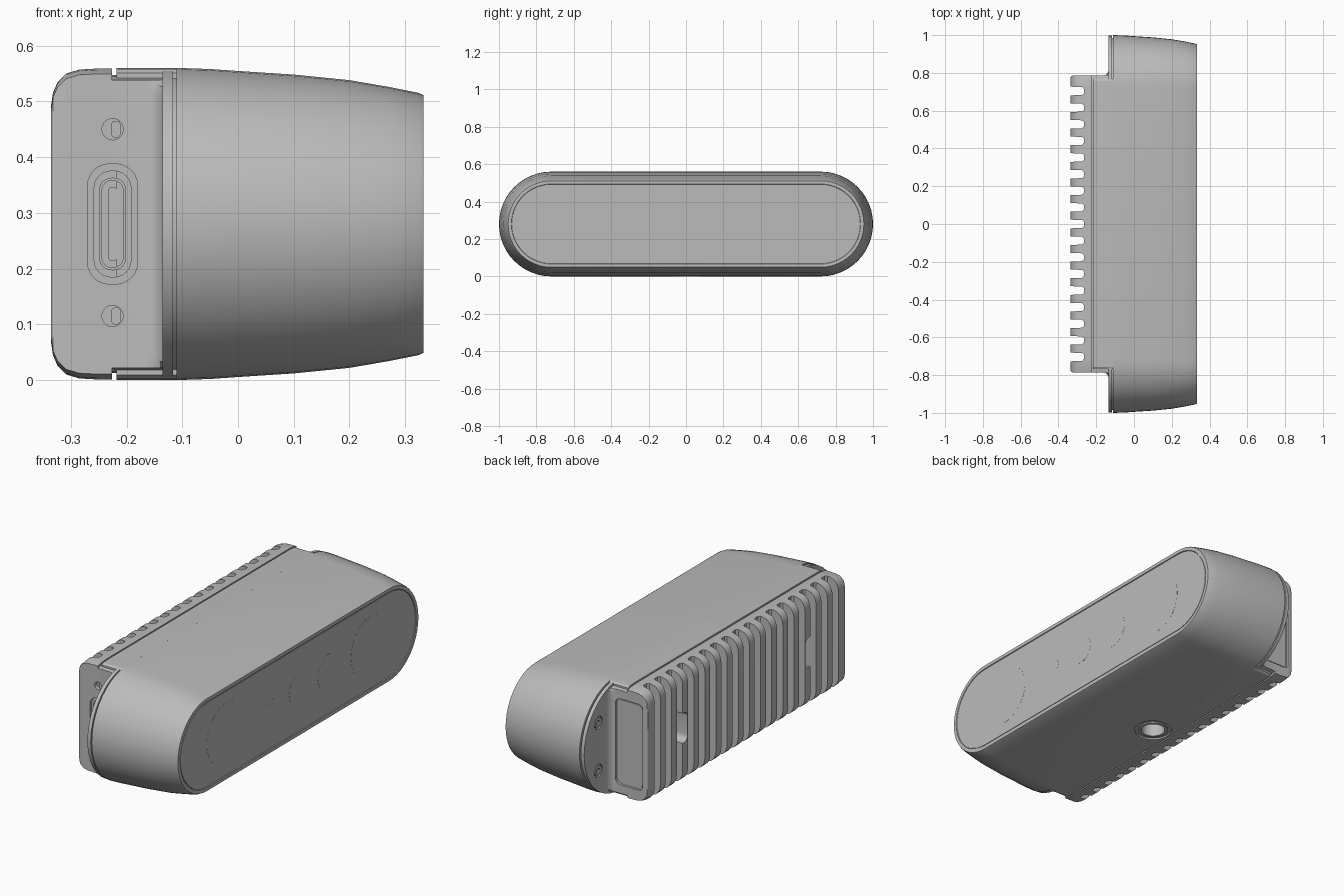
import bpy, bmesh, math

old = bpy.data.objects.get("Cube")
if old:
    bpy.data.objects.remove(old, do_unlink=True)

grey = bpy.data.materials.new("plain_grey")
grey.use_nodes = True
grey.diffuse_color = (0.5, 0.5, 0.5, 1)
grey.node_tree.nodes["Principled BSDF"].inputs["Base Color"].default_value = (0.5, 0.5, 0.5, 1)

MID = 0.28       # height of the centre line
STRAIGHT = 0.72  # half length of the straight part of the body


def stadium(half, r, limit=9, steps=24):
    """Pill outline as (u, v) pairs, with its ends cut off at +-limit."""
    pts = []
    for side in (1, -1):
        for i in range(steps + 1):
            a = math.pi * (i / steps - 0.5)
            u = min(half + r * math.cos(a), limit)
            pts.append((side * u, side * r * math.sin(a)))
    return pts


def circle(r, n=32):
    return [(r * math.cos(math.tau * i / n), r * math.sin(math.tau * i / n)) for i in range(n)]


def rounded(w, h, r, n=6):
    """Rounded rectangle with half sizes w and h."""
    pts = []
    for q, (sx, sy) in enumerate(((1, 1), (-1, 1), (-1, -1), (1, -1))):
        for i in range(n + 1):
            a = math.pi / 2 * (q + i / n)
            pts.append((sx * (w - r) + r * math.cos(a), sy * (h - r) + r * math.sin(a)))
    return pts


PLACE = {"x": lambda u, v, t: (t, u, v),
         "y": lambda u, v, t: (u, t, v),
         "z": lambda u, v, t: (u, v, t)}


def loft(name, axis, rings, at=(0, 0, 0)):
    """Closed solid through rings of (position along axis, outline)."""
    bm = bmesh.new()
    loops = []
    for t, outline in rings:
        loops.append([bm.verts.new([c + o for c, o in zip(PLACE[axis](u, v, t), at)])
                      for u, v in outline])
    n = len(loops[0])
    for a, b in zip(loops, loops[1:]):
        for i in range(n):
            j = (i + 1) % n
            bm.faces.new((a[i], a[j], b[j], b[i]))
    bm.faces.new(loops[0])
    bm.faces.new(loops[-1])
    bmesh.ops.recalc_face_normals(bm, faces=bm.faces)
    mesh = bpy.data.meshes.new(name)
    bm.to_mesh(mesh)
    bm.free()
    mesh.materials.append(grey)
    ob = bpy.data.objects.new(name, mesh)
    bpy.context.collection.objects.link(ob)
    return ob


def prism(name, axis, outline, a, b, at=(0, 0, 0)):
    return loft(name, axis, [(a, outline), (b, outline)], at)


def cut(targets, cutter):
    for ob in targets:
        mod = ob.modifiers.new("cut", "BOOLEAN")
        mod.operation = "DIFFERENCE"
        mod.solver = "EXACT"
        mod.object = cutter
        bpy.context.view_layer.objects.active = ob
        bpy.ops.object.modifier_apply(modifier=mod.name)
    bpy.data.objects.remove(cutter, do_unlink=True)


centre = (0, 0, MID)

# Main shell, tapering to the rim, with the window set slightly back
shell_rings = [(-0.11, 0.28), (-0.05, 0.278), (0.0, 0.2745), (0.1, 0.268), (0.2, 0.258),
               (0.27, 0.246), (0.325, 0.235), (0.333, 0.231), (0.333, 0.214), (0.329, 0.212)]
shell = loft("main_shell", "x", [(x, stadium(STRAIGHT, r)) for x, r in shell_rings], centre)
window = prism("front_window", "x", stadium(STRAIGHT, 0.209), 0.32, 0.332, centre)
for i, (y, r) in enumerate(((-0.57, 0.15), (-0.2, 0.03), (0, 0.07), (0.24, 0.085), (0.57, 0.15))):
    prism(f"lens_window_{i + 1}", "x", circle(r, 48), 0.331, 0.3325, (0, y, MID))

# Raised rear part of the shell between the two ends
shell_rear = prism("shell_rear", "x", stadium(STRAIGHT, 0.28, 0.767), -0.218, -0.109, centre)

# Thin flange behind the shell, with a dark joint held open by a neck
flange = prism("rear_flange", "x", stadium(STRAIGHT, 0.278), -0.135, -0.117, centre)
neck = prism("joint_neck", "x", stadium(STRAIGHT, 0.266), -0.125, -0.1, centre)

# Heat sink block with rounded back edges and a fillet into the flange
sink_rings = [(-0.335, 0.215, 0.778), (-0.332, 0.235, 0.782), (-0.324, 0.254, 0.785),
              (-0.308, 0.27, 0.785), (-0.285, 0.277, 0.785), (-0.25, 0.279, 0.785),
              (-0.226, 0.279, 0.785), (-0.226, 0.267, 0.785), (-0.165, 0.267, 0.785),
              (-0.15, 0.267, 0.789), (-0.14, 0.267, 0.798), (-0.134, 0.267, 0.815),
              (-0.12, 0.267, 0.815)]
sink = loft("heat_sink", "x", [(x, stadium(STRAIGHT, r, lim)) for x, r, lim in sink_rings], centre)

# Cooling slots
PITCH = 0.088
for k in range(-8, 9):
    slot = loft("slot_cutter", "x", [(-0.4, rounded(0.025, 0.5, 0.002, 1)),
                                     (-0.275, rounded(0.021, 0.5, 0.002, 1)),
                                     (-0.266, rounded(0.012, 0.5, 0.002, 1))], (0, k * PITCH, MID))
    cut([sink], slot)

# Mounting holes in the fins
for y in (-0.5, 0.5):
    cut([sink], prism("pad_cutter", "x", rounded(0.035, 0.075, 0.03), -0.4, -0.268, (0, y, MID)))
    cut([sink], prism("hole_cutter", "x", circle(0.026), -0.4, -0.235, (0, y, MID)))

# Connector recess and screw holes on the front end
PORT_X = -0.225
end = -0.785
cut([sink], prism("port_rim_cutter", "y", rounded(0.045, 0.108, 0.04), end - 0.1, end + 0.012, (PORT_X, 0, MID)))
cut([sink], prism("port_cutter", "y", rounded(0.033, 0.095, 0.03), end - 0.1, end + 0.05, (PORT_X, 0, MID)))
port = prism("port_shell", "y", rounded(0.024, 0.083, 0.022), end + 0.015, end + 0.055, (PORT_X, 0, MID))
cut([port], prism("socket_cutter", "y", rounded(0.019, 0.078, 0.018), end - 0.1, end + 0.05, (PORT_X, 0, MID)))
prism("port_tongue", "y", rounded(0.007, 0.066, 0.004), end + 0.02, end + 0.055, (PORT_X, 0, MID))
for i, z in enumerate((0.115, 0.45)):
    cut([sink], prism("screw_cutter", "y", circle(0.019), end - 0.1, end + 0.02, (PORT_X, 0, z)))
    prism(f"locking_screw_{i + 1}", "y", rounded(0.008, 0.015, 0.006), end + 0.01, end + 0.025, (PORT_X + 0.006, 0, z))

# Recessed cover on the back end
cut([sink], prism("cover_cutter", "y", rounded(0.075, 0.215, 0.025), 0.773, 0.9, (-0.235, 0, MID)))
prism("end_cover", "y", rounded(0.068, 0.208, 0.02), 0.765, 0.778, (-0.235, 0, MID))

# Screws in the flange at both ends
for y in (-0.885, 0.885):
    for z in (0.16, 0.4):
        cut([flange], prism("recess_cutter", "x", circle(0.032), -0.2, -0.127, (0, y, z)))
        screw = prism("flange_screw", "x", circle(0.026), -0.134, -0.12, (0, y, z))
        cut([screw], prism("drive_cutter", "x", circle(0.013, 6), -0.2, -0.127, (0, y, z)))

# Tripod socket underneath
foot = (-0.12, 0, 0)
base_parts = [shell, shell_rear, flange, neck, sink]
cut(base_parts, prism("foot_cutter", "z", circle(0.088, 40), -0.1, 0.008, foot))
cut(base_parts, prism("socket_cutter", "z", circle(0.062, 40), -0.1, 0.09, foot))
bush = prism("tripod_bush", "z", circle(0.07, 40), 0.002, 0.09, foot)
cut([bush], prism("thread_cutter", "z", circle(0.056, 40), -0.1, 0.08, foot))

# Smooth curved surfaces, keep the edges sharp
bpy.ops.object.select_all(action="DESELECT")
for ob in bpy.context.scene.objects:
    if ob.type == "MESH" and grey.name in ob.data.materials:
        ob.select_set(True)
        bpy.context.view_layer.objects.active = ob
bpy.ops.object.shade_smooth_by_angle(angle=math.radians(30))
